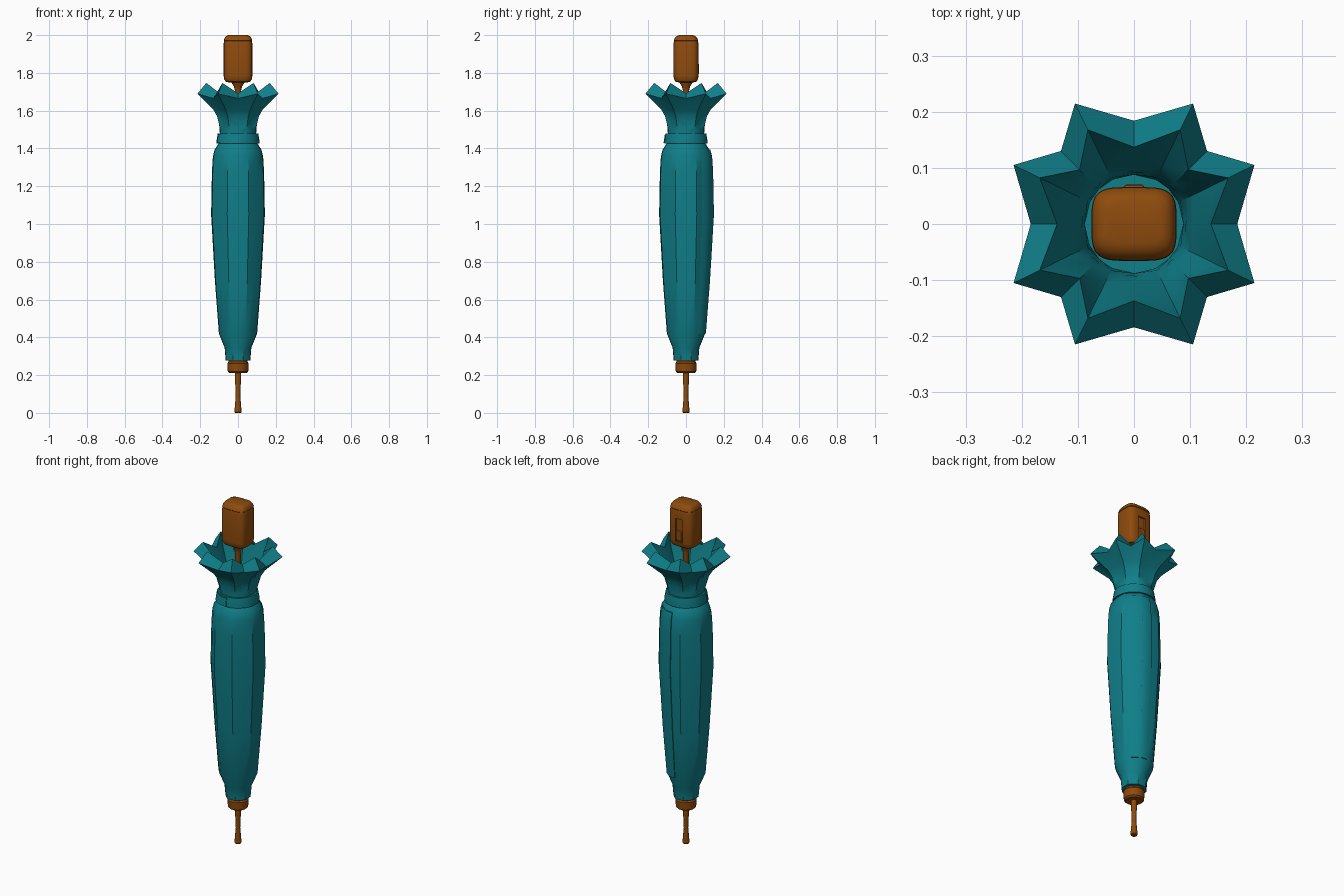
import bpy, bmesh, math
from math import cos, sin, pi, radians

if "Cube" in bpy.data.objects:
    bpy.data.objects.remove(bpy.data.objects["Cube"])


def material(name, rgb):
    m = bpy.data.materials.new(name)
    m.diffuse_color = (*rgb, 1)
    m.use_nodes = True
    m.node_tree.nodes["Principled BSDF"].inputs["Base Color"].default_value = m.diffuse_color
    return m


TEAL = material("teal_fabric", (0.005, 0.21, 0.25))
BROWN = material("brown_wood", (0.27, 0.07, 0.004))


def loft(name, rings, mat, close=False, angle=30):
    """Skin a list of equal-length point rings; cap the ends or join last to first."""
    bm = bmesh.new()
    rows = [[bm.verts.new(p) for p in ring] for ring in rings]
    n = len(rows[0])
    pairs = list(zip(rows, rows[1:])) + ([(rows[-1], rows[0])] if close else [])
    for a, b in pairs:
        for i in range(n):
            j = (i + 1) % n
            bm.faces.new((a[i], a[j], b[j], b[i]))
    if not close:
        bm.faces.new(rows[0][::-1])
        bm.faces.new(rows[-1])
    bmesh.ops.recalc_face_normals(bm, faces=bm.faces)
    me = bpy.data.meshes.new(name)
    bm.to_mesh(me)
    bm.free()
    ob = bpy.data.objects.new(name, me)
    bpy.context.collection.objects.link(ob)
    me.materials.append(mat)
    bpy.context.view_layer.objects.active = ob
    ob.select_set(True)
    bpy.ops.object.shade_smooth_by_angle(angle=radians(angle))
    ob.select_set(False)
    return ob


def circle(r, z, n=16):
    return [(r * cos(2 * pi * i / n), r * sin(2 * pi * i / n), z) for i in range(n)]


def star(rp, zp, rv, zv, shift=3.6):
    """Eight-point ring: peaks between the axes, valleys on axes and diagonals."""
    ring = []
    for i in range(16):
        a = radians(i * 22.5)
        r, z = (rp, zp) if i % 2 else (rv, zv)
        if i % 2:
            a += radians(shift if i % 4 == 1 else -shift)
        ring.append((r * cos(a), r * sin(a), z))
    return ring


def rounded(hx, hy, z, n=32, e=0.5):
    """Superellipse ring."""
    ring = []
    for i in range(n):
        c, s = cos(2 * pi * i / n), sin(2 * pi * i / n)
        ring.append((math.copysign(abs(c) ** e, c) * hx,
                     math.copysign(abs(s) ** e, s) * hy, z))
    return ring


def box(name, size, loc, mat, bevel=0):
    bpy.ops.mesh.primitive_cube_add(size=1, location=loc)
    ob = bpy.context.object
    ob.name = name
    ob.scale = size
    bpy.ops.object.transform_apply(location=False, rotation=False)
    ob.data.materials.append(mat)
    if bevel:
        m = ob.modifiers.new("bevel", "BEVEL")
        m.width, m.segments = bevel, 2
    ob.select_set(False)
    return ob


# Metal tip and the collar that closes the canopy
loft("tip", [circle(r, z) for r, z in
     [(.015, 0), (.018, .004), (.018, .02), (.012, .09), (.015, .16), (.018, .23)]], BROWN)
loft("tip_collar", [circle(r, z, 24) for r, z in
     [(.045, .21), (.054, .218), (.057, .262), (.05, .27), (.05, .285)]], BROWN)

# Folded canopy, softly eight-sided
body = [(.068, .278), (.07, .30), (.074, .345), (.106, .42), (.128, .70), (.149, 1.05),
        (.1445, 1.28), (.139, 1.36), (.129, 1.395), (.112, 1.42), (.10, 1.435)]
loft("folded_canopy", [star(r, z, r * .955, z, 0) for r, z in body], TEAL, angle=35)

# Last fold lying over the back corner of the canopy
flap = []
for r, z in body[3:9]:
    flap.append([(k * r * cos(radians(a)), k * r * sin(radians(a)), z)
                 for k, a in [(.95, 30), (.99, 48), (1.0, 66), (1.015, 78),
                              (.99, 90), (.93, 90), (.9, 66), (.88, 48)]])
loft("canopy_fold", flap, TEAL)

# Ruffled canopy edge: outside with pleat dents, folded lip, then inside
loft("canopy_ruffle", [
    star(.095, 1.42, .095, 1.42), star(.103, 1.50, .097, 1.50),
    star(.112, 1.53, .092, 1.53), star(.123, 1.57, .108, 1.575),
    star(.145, 1.605, .126, 1.60), star(.239, 1.69, .184, 1.665),
    star(.187, 1.747, .137, 1.692),
    star(.165, 1.67, .130, 1.655), star(.118, 1.57, .103, 1.57),
    star(.092, 1.50, .088, 1.50), star(.088, 1.44, .088, 1.44)], TEAL, angle=32)

# Strap round the neck, with its overlapping end
strap = [(.100, 1.425), (.114, 1.425), (.114, 1.44), (.107, 1.48), (.095, 1.48)]
loft("strap", [circle(r, z, 32) for r, z in strap], TEAL, close=True)
ends = []
for i in range(9):
    a = radians(200 + i * 9)
    ends.append([(r * cos(a), r * sin(a), z) for r, z in
                 [(.108, 1.428), (.119, 1.428), (.112, 1.474), (.10, 1.474)]])
loft("strap_end", ends, TEAL)

# Shaft widening into the handle
loft("shaft", [circle(r, z) for r, z in
     [(.016, 1.38), (.016, 1.705), (.022, 1.73), (.036, 1.75), (.04, 1.765)]], BROWN)

# Handle with rounded bottom, seam and domed cap
handle = loft("handle", [rounded(x, y, z) for x, y, z in
     [(.05, .042, 1.75), (.066, .056, 1.754), (.074, .064, 1.768), (.076, .066, 1.785),
      (.076, .066, 1.955), (.073, .063, 1.968)]], BROWN)
loft("handle_cap", [rounded(x, y, z) for x, y, z in
     [(.07, .06, 1.966), (.075, .065, 1.971), (.072, .060, 1.983),
      (.064, .050, 1.995), (.05, .034, 2.0)]], BROWN, angle=40)

# Button slot in the back of the handle, and the button
cutter = box("slot_cutter", (.046, .03, .135), (0, .072, 1.85), BROWN)
cutter.hide_render = True
cutter.hide_viewport = True
cut = handle.modifiers.new("slot", "BOOLEAN")
cut.operation, cut.object, cut.solver = "DIFFERENCE", cutter, "EXACT"
box("button", (.036, .018, .055), (0, .061, 1.82), BROWN, .004)
